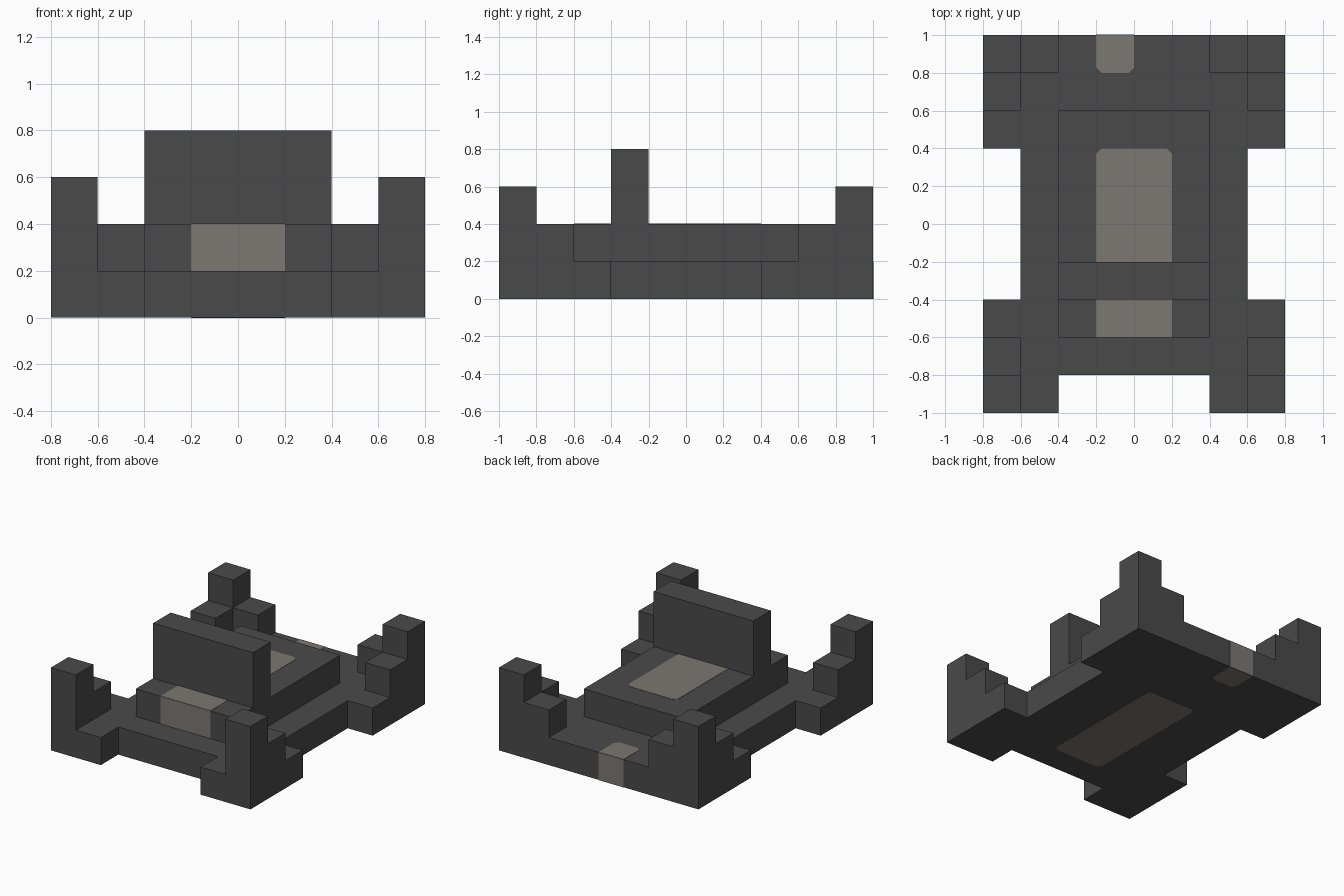
import bpy
import bmesh

cube = bpy.data.objects.get("Cube")
if cube:
    bpy.data.objects.remove(cube, do_unlink=True)

U = 0.2        # building block size
T = 0.002      # plate thickness
C = 0.028      # cut corner on plates


def material(name, rgb):
    mat = bpy.data.materials.new(name)
    mat.use_nodes = True
    color = (*rgb, 1.0)
    mat.diffuse_color = color
    bsdf = next(n for n in mat.node_tree.nodes if n.type == "BSDF_PRINCIPLED")
    bsdf.inputs["Base Color"].default_value = color
    bsdf.inputs["Roughness"].default_value = 0.9
    return mat


dark = material("dark grey", (0.068, 0.068, 0.068))
light = material("warm light grey", (0.2, 0.185, 0.17))


def prism(name, outline, z0, z1, mat):
    """Extrude a flat outline from z0 up to z1."""
    bm = bmesh.new()
    face = bm.faces.new([bm.verts.new((x, y, z0)) for x, y in outline])
    top = bmesh.ops.extrude_face_region(bm, geom=[face], use_keep_orig=True)
    verts = [g for g in top["geom"] if isinstance(g, bmesh.types.BMVert)]
    bmesh.ops.translate(bm, verts=verts, vec=(0, 0, z1 - z0))
    bmesh.ops.recalc_face_normals(bm, faces=bm.faces)
    mesh = bpy.data.meshes.new(name)
    bm.to_mesh(mesh)
    bm.free()
    mesh.materials.append(mat)
    obj = bpy.data.objects.new(name, mesh)
    bpy.context.collection.objects.link(obj)
    return obj


def box(name, x, y, z, mat=dark):
    """Box from three (low, high) ranges."""
    outline = [(x[0], y[0]), (x[1], y[0]), (x[1], y[1]), (x[0], y[1])]
    return prism(name, outline, z[0], z[1], mat)


def plate(name, x, y, z, cut_front, cut_back):
    """Thin painted plate, with optional cut corners at its front and back."""
    f, b = cut_front * C, cut_back * C
    pts = [(x[0] + f, y[0]), (x[1] - f, y[0]), (x[1], y[0] + f), (x[1], y[1] - b),
           (x[1] - b, y[1]), (x[0] + b, y[1]), (x[0], y[1] - b), (x[0], y[0] + f)]
    return prism(name, list(dict.fromkeys(pts)), z, z + T, light)


# Base slab: half outline in blocks, mirrored across x
half = [(2, -4), (2, -5), (4, -5), (4, -2), (3, -2), (3, 2), (4, 2), (4, 5)]
outline = half + [(-x, y) for x, y in reversed(half)]
prism("base", [(x * U, y * U) for x, y in outline], 0, U, dark)

# Raised deck and upright wall
box("deck", (-2 * U, 2 * U), (-3 * U, 3 * U), (U, 2 * U))
box("wall", (-2 * U, 2 * U), (-2 * U, -U), (2 * U, 4 * U))

# Corner towers with their steps
for side, sx in (("left", 1), ("right", -1)):
    for end, sy in (("front", -1), ("back", 1)):
        def span(a, b, s):
            return tuple(sorted((a * U * s, b * U * s)))
        tag = f"{end}_{side}"
        box(f"{tag}_tower", span(3, 4, sx), span(4, 5, sy), (U, 3 * U))
        box(f"{tag}_side_step", span(3, 4, sx), span(3, 4, sy), (U, 2 * U))
        if end == "back":
            box(f"{tag}_inner_step", span(2, 3, sx), span(4, 5, sy), (U, 2 * U))

# Light panels on the deck
mid = (-U, U)
plate("deck_panel", mid, (-U, 2 * U), 2 * U, 0, 1)
plate("deck_front_panel", mid, (-3 * U, -2 * U), 2 * U, 0, 0)
box("deck_face_panel", mid, (-3 * U - T, -3 * U), (U, 2 * U), light)

# Light panel wrapping the back edge
rear = (-U, 0)
plate("rear_top_panel", rear, (4 * U, 5 * U), U, 1, 0)
box("rear_face_panel", rear, (5 * U, 5 * U + T), (0, U), light)
plate("rear_bottom_panel", rear, (4 * U, 5 * U), -T, 1, 0)

# Light panel underneath
plate("underside_panel", mid, (-3 * U, 2 * U), -T, 1, 1)
